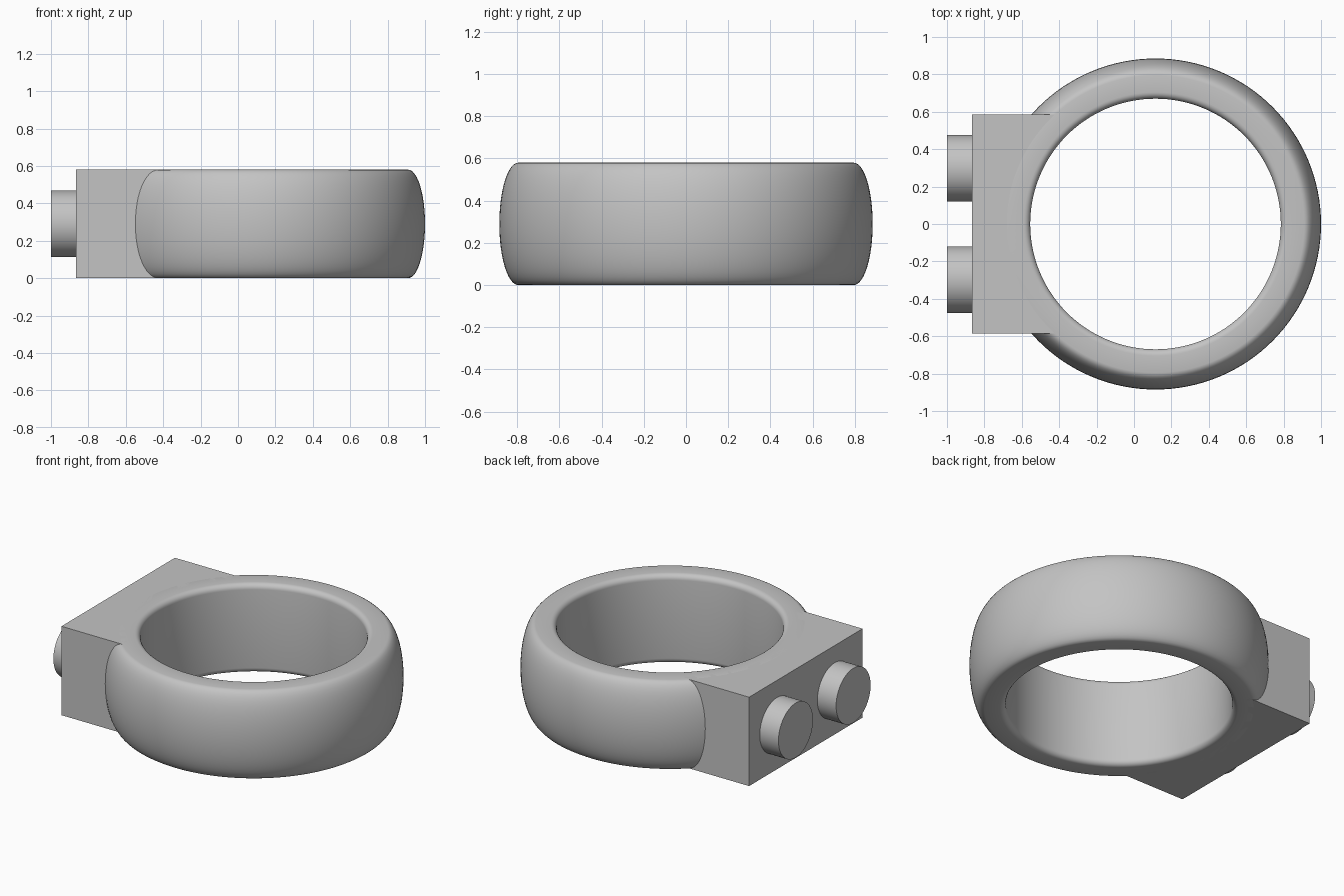
import bpy, bmesh, math
from mathutils import Matrix

cube = bpy.data.objects.get("Cube")
if cube:
    bpy.data.objects.remove(cube)

CX, H = 0.115, 0.58        # ring centre and height
R_IN, R_FLAT, R_OUT = 0.67, 0.795, 0.885
FILLET = 0.035

grey = bpy.data.materials.new("plain_grey")
grey.use_nodes = True
grey.diffuse_color = (0.55, 0.55, 0.55, 1)
grey.node_tree.nodes["Principled BSDF"].inputs["Base Color"].default_value = grey.diffuse_color


def finish(name, bm, smooth=True):
    bmesh.ops.recalc_face_normals(bm, faces=bm.faces)
    mesh = bpy.data.meshes.new(name)
    bm.to_mesh(mesh)
    bm.free()
    mesh.materials.append(grey)
    obj = bpy.data.objects.new(name, mesh)
    bpy.context.collection.objects.link(obj)
    if smooth:
        bpy.ops.object.select_all(action='DESELECT')
        obj.select_set(True)
        bpy.context.view_layer.objects.active = obj
        bpy.ops.object.shade_smooth_by_angle(angle=math.radians(35))
    return obj


def arc(cx, cz, rx, rz, start, end, steps):
    angles = [math.radians(start + (end - start) * i / steps) for i in range(steps + 1)]
    return [(cx + rx * math.cos(a), cz + rz * math.sin(a)) for a in angles]


# Ring: bulged outer wall, flat rims and filleted bore, swept round z
profile = arc(R_FLAT, H / 2, R_OUT - R_FLAT, H / 2, -90, 90, 24)
profile += arc(R_IN + FILLET, H - FILLET, FILLET, FILLET, 90, 180, 6)
profile += arc(R_IN + FILLET, FILLET, FILLET, FILLET, 180, 270, 6)
SEG = 128
bm = bmesh.new()
loops = []
for i in range(SEG):
    a = math.tau * i / SEG
    loops.append([bm.verts.new((CX + r * math.cos(a), r * math.sin(a), z)) for r, z in profile])
for i in range(SEG):
    one, two = loops[i], loops[(i + 1) % SEG]
    for j in range(len(profile)):
        k = (j + 1) % len(profile)
        bm.faces.new((one[j], two[j], two[k], one[k]))
finish("ring", bm)

# Mounting block: flat back, inner end hidden inside the ring wall
BACK, HALF, R_END = -0.865, 0.585, 0.76
spread = math.degrees(math.asin(HALF / R_END))
outline = [(BACK, HALF), (BACK, -HALF)]
outline += arc(CX, 0, R_END, R_END, 180 + spread, 180 - spread, 32)
bm = bmesh.new()
base = bm.faces.new([bm.verts.new((x, y, 0)) for x, y in outline])
top = bmesh.ops.extrude_face_region(bm, geom=[base])["geom"]
bmesh.ops.translate(bm, vec=(0, 0, H),
                    verts=[v for v in top if isinstance(v, bmesh.types.BMVert)])
finish("mounting_block", bm, smooth=False)

# Two round studs on the back of the block
LENGTH = 0.155
for side, name in ((1, "left_stud"), (-1, "right_stud")):
    bm = bmesh.new()
    place = Matrix.Translation((-1 + LENGTH / 2, side * 0.297, H / 2)) @ Matrix.Rotation(math.pi / 2, 4, 'Y')
    bmesh.ops.create_cone(bm, cap_ends=True, segments=64, radius1=0.178, radius2=0.178,
                          depth=LENGTH, matrix=place)
    finish(name, bm)
